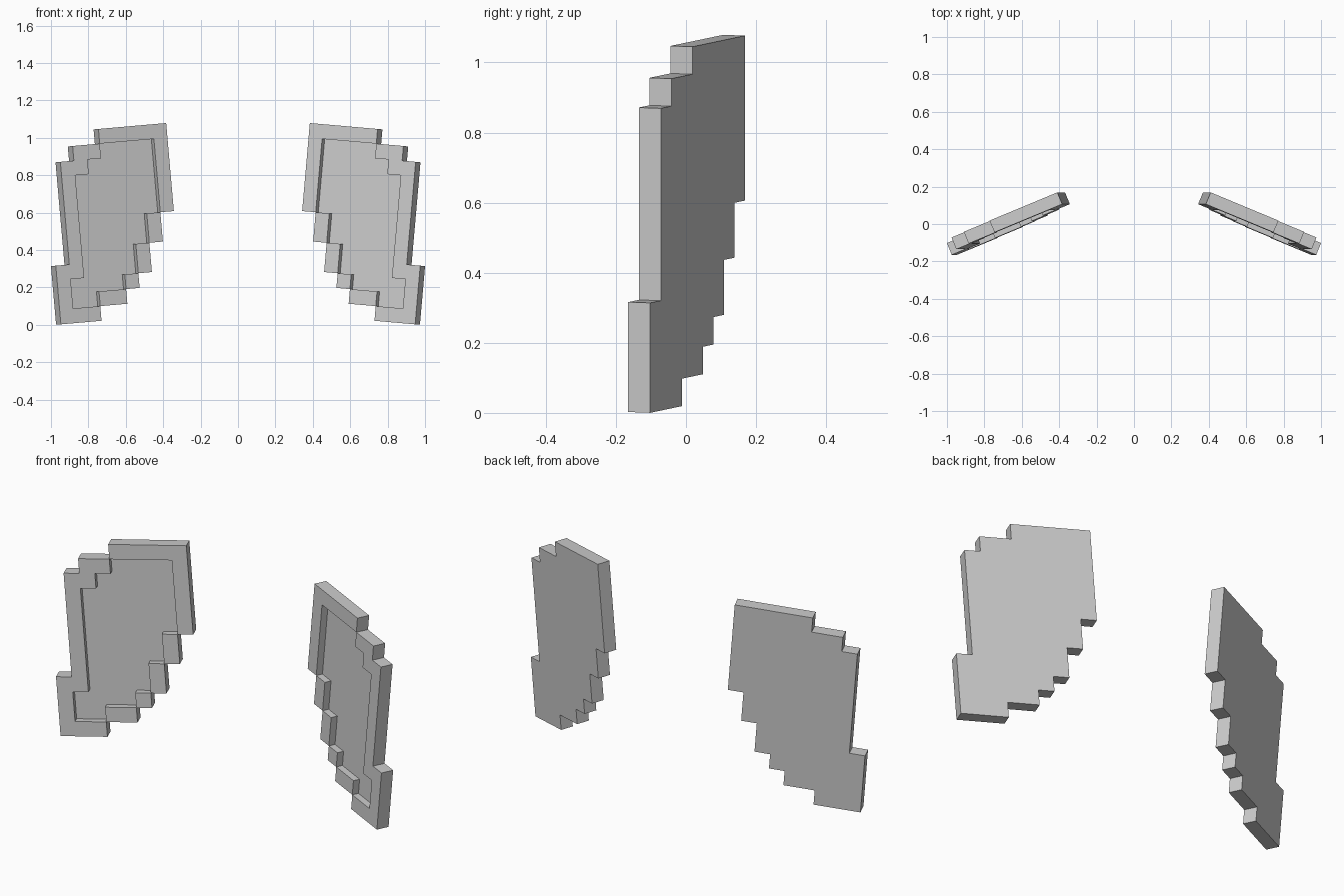
import bpy, bmesh
from math import radians
from mathutils import Matrix, Vector

if "Cube" in bpy.data.objects:
    bpy.data.objects.remove(bpy.data.objects["Cube"])

CELL, THICK, DEPTH = 0.0787, 0.068, 0.036

# Columns spanned by each row, top to bottom: whole panel, and sunken area
PANEL = [(0, 5), (0, 7)] + [(0, 8)] * 4 + [(1, 8)] * 2 + [(2, 8), (2, 9), (3, 9), (4, 9), (6, 9)]
SUNK = [(0, 0), (1, 5), (1, 6)] + [(1, 7)] * 3 + [(2, 7)] * 2 + [(3, 7)] * 2 + [(4, 8), (6, 8), (0, 0)]


def height(u, k):
    """Front height of a cell above the flat back."""
    if not (0 <= k < len(PANEL) and PANEL[k][0] <= u < PANEL[k][1]):
        return 0
    return THICK - DEPTH if SUNK[k][0] <= u < SUNK[k][1] else THICK


bm = bmesh.new()


def quad(pts, toward):
    f = bm.faces.new([bm.verts.new((u * CELL, -h, -k * CELL)) for u, k, h in pts])
    f.normal_update()
    if f.normal.dot(Vector(toward)) < 0:
        f.normal_flip()


# Stepped wing panel: flat back, raised rim, sunken middle
for k in range(-1, 13):
    for u in range(-1, 9):
        h = height(u, k)
        if h:
            for level, y in ((h, -1), (0, 1)):
                quad([(u, k, level), (u + 1, k, level), (u + 1, k + 1, level), (u, k + 1, level)], (0, y, 0))
        # Walls between cells of different height
        r, d = height(u + 1, k), height(u, k + 1)
        if r != h:
            quad([(u + 1, k, h), (u + 1, k + 1, h), (u + 1, k + 1, r), (u + 1, k, r)], (h - r, 0, 0))
        if d != h:
            quad([(u, k + 1, h), (u + 1, k + 1, h), (u + 1, k + 1, d), (u, k + 1, d)], (0, 0, d - h))

bmesh.ops.remove_doubles(bm, verts=bm.verts, dist=1e-5)
bmesh.ops.dissolve_limit(bm, angle_limit=radians(1), verts=bm.verts, edges=bm.edges)
bmesh.ops.triangulate(bm, faces=[f for f in bm.faces if len(f.verts) > 4])

# Sweep the wing back, lean it outwards and place its inner top corner
bm.transform(Matrix.Translation((0.410, 0.169, 1.0765))
             @ Matrix.Rotation(radians(5), 4, 'Y') @ Matrix.Rotation(radians(-22.5), 4, 'Z'))
mesh = bpy.data.meshes.new("wing_pair")
bm.to_mesh(mesh)
bm.free()
wings = bpy.data.objects.new("wing_pair", mesh)
bpy.context.collection.objects.link(wings)

# Matching wing on the other side
wings.modifiers.new("mirror", 'MIRROR').use_mirror_merge = False
